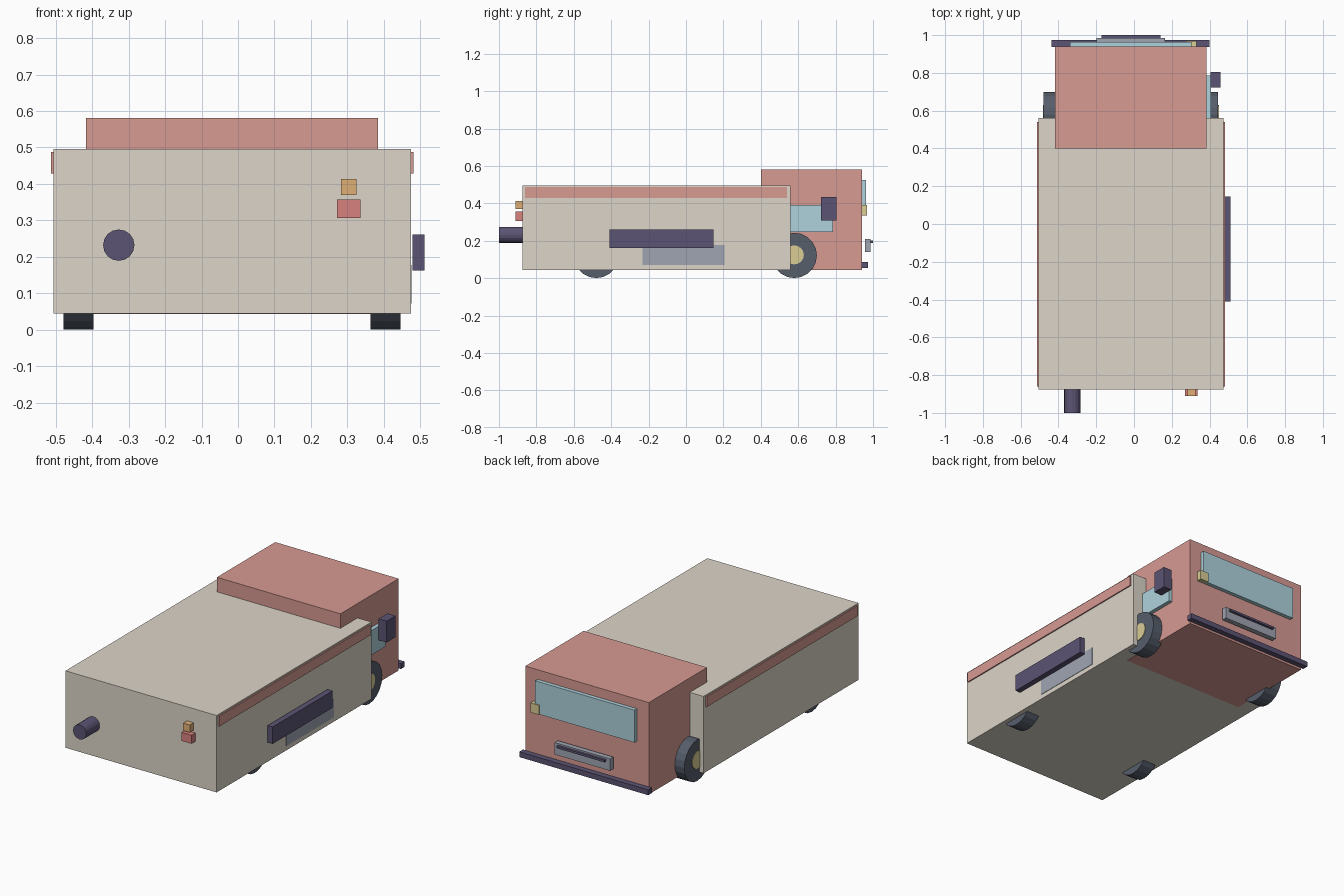
import bpy
from math import pi

if "Cube" in bpy.data.objects:
    bpy.data.objects.remove(bpy.data.objects["Cube"])


def paint(name, rgb):
    m = bpy.data.materials.new(name)
    m.diffuse_color = (*[c ** 2.2 for c in rgb], 1)
    m.use_nodes = True
    m.node_tree.nodes["Principled BSDF"].inputs["Base Color"].default_value = m.diffuse_color
    return m


cream = paint("cream", (0.86, 0.83, 0.78))
red = paint("faded_red", (0.84, 0.60, 0.57))
dark = paint("dark_violet", (0.36, 0.33, 0.45))
rubber = paint("rubber", (0.34, 0.37, 0.42))
hub_mat = paint("hub_yellow", (0.85, 0.80, 0.58))
glass = paint("glass", (0.68, 0.82, 0.86))
steel = paint("steel", (0.62, 0.64, 0.69))
orange = paint("orange", (0.87, 0.68, 0.46))
lamp_red = paint("lamp_red", (0.84, 0.50, 0.49))


def box(name, x, y, z, mat):
    """Axis-aligned box from (min, max) ranges."""
    bpy.ops.mesh.primitive_cube_add(size=1, location=[sum(r) / 2 for r in (x, y, z)])
    ob = bpy.context.object
    ob.name = name
    ob.scale = [r[1] - r[0] for r in (x, y, z)]
    bpy.ops.object.transform_apply(location=False, rotation=False, scale=True)
    ob.data.materials.append(mat)
    return ob


def cyl(name, loc, radius, depth, rot, mat, sides=16):
    bpy.ops.mesh.primitive_cylinder_add(vertices=sides, radius=radius, depth=depth,
                                        location=loc, rotation=rot)
    ob = bpy.context.object
    ob.name = name
    ob.data.materials.append(mat)
    return ob


# Main volumes
box("cargo_box", (-0.506, 0.474), (-0.875, 0.56), (0.045, 0.496), cream)
box("cab", (-0.417, 0.384), (0.40, 0.94), (0.043, 0.581), red)

# Side stripes, one along each upper edge of the cargo box
for side, x in (("left", (-0.513, -0.503)), ("right", (0.471, 0.481))):
    box(side + "_stripe", x, (-0.86, 0.54), (0.428, 0.488), red)

# Wheels with hubs
for side, s in (("left", -1), ("right", 1)):
    for end, y in (("cab", 0.579), ("cargo", -0.48)):
        x = -0.0165 + s * 0.421
        cyl(f"{side}_{end}_wheel", (x, y, 0.122), 0.121, 0.083, (0, pi / 2, 0), rubber, 20)
        cyl(f"{side}_{end}_hub", (x + s * 0.003, y, 0.125), 0.051, 0.083, (0, pi / 2, 0), hub_mat)

# Cab end: windscreen, lamp, grille, bumper
box("windscreen", (-0.34, 0.304), (0.935, 0.963), (0.335, 0.525), glass)
box("headlamp", (0.276, 0.331), (0.935, 0.969), (0.335, 0.391), hub_mat)
box("grille", (-0.198, 0.163), (0.956, 0.986), (0.14, 0.21), steel)
box("grille_bar", (-0.172, 0.14), (0.984, 1.0), (0.188, 0.201), dark)
box("bumper", (-0.436, 0.40), (0.938, 0.973), (0.056, 0.087), dark)

# Right side: window, mirror, tank, step panel
box("side_window", (0.38, 0.407), (0.50, 0.787), (0.248, 0.392), glass)
box("wing_mirror", (0.406, 0.459), (0.722, 0.805), (0.31, 0.435), dark)
box("fuel_tank", (0.479, 0.512), (-0.41, 0.146), (0.162, 0.261), dark)
box("step_panel", (0.465, 0.4765), (-0.232, 0.207), (0.072, 0.178), steel)

# Tail end: exhaust and lamps
cyl("exhaust", (-0.327, -0.93, 0.232), 0.043, 0.14, (pi / 2, 0, 0), dark, 16)
box("indicator", (0.282, 0.325), (-0.911, -0.87), (0.37, 0.414), orange)
box("tail_lamp", (0.271, 0.336), (-0.911, -0.87), (0.307, 0.357), lamp_red)
